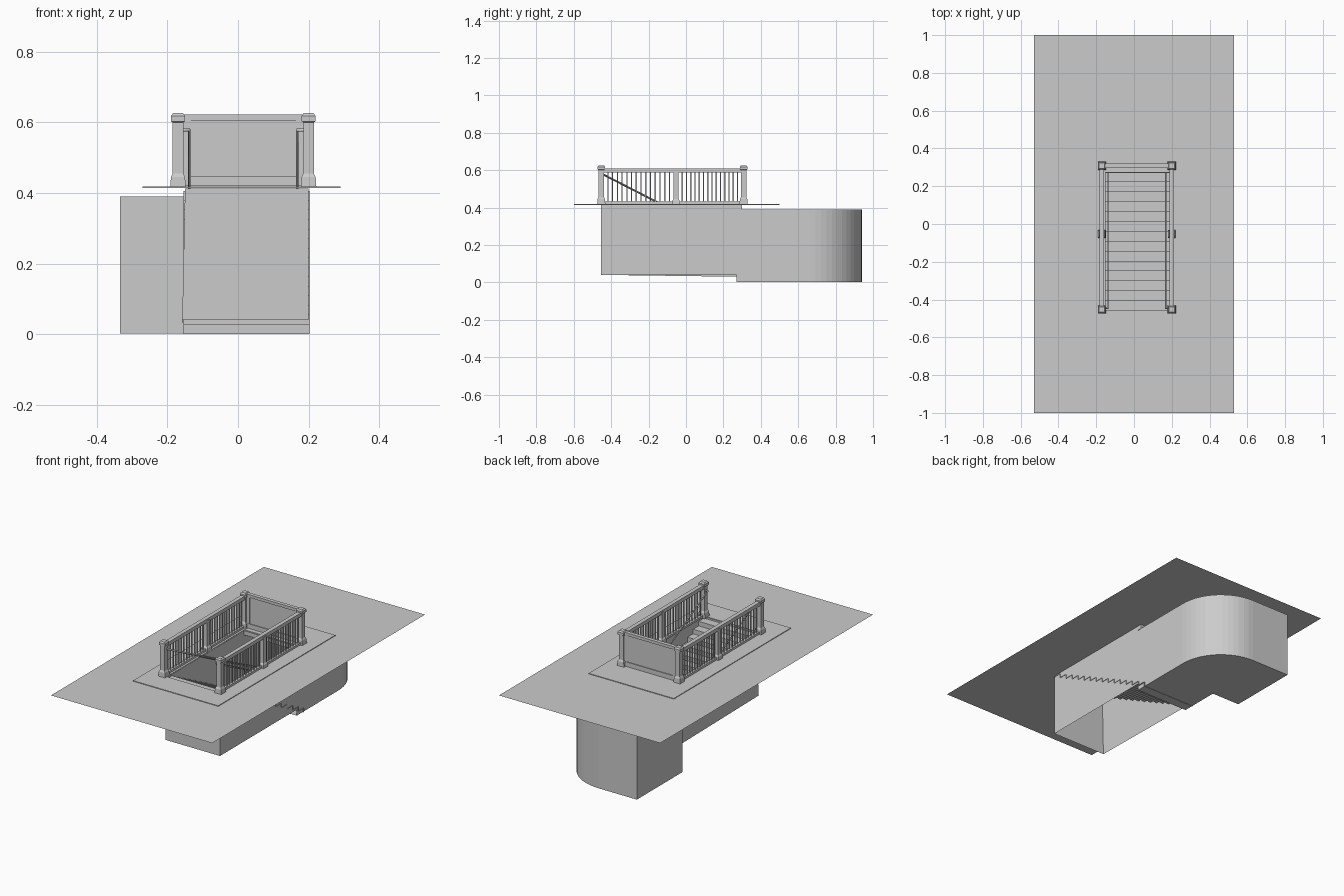
import bpy, bmesh, math
from mathutils import Vector

if "Cube" in bpy.data.objects:
    bpy.data.objects.remove(bpy.data.objects["Cube"])


def make(name, verts, faces):
    me = bpy.data.meshes.new(name)
    me.from_pydata(verts, [], faces)
    me.update()
    ob = bpy.data.objects.new(name, me)
    bpy.context.collection.objects.link(ob)
    return ob


def boxes(name, specs):
    """Several boxes in one object, each (x0, x1, y0, y1, z0, z1)."""
    v, f = [], []
    for x0, x1, y0, y1, z0, z1 in specs:
        n = len(v)
        v += [(x, y, z) for z in (z0, z1) for x, y in ((x0, y0), (x1, y0), (x1, y1), (x0, y1))]
        f += [[n + i for i in q] for q in ((3, 2, 1, 0), (4, 5, 6, 7), (0, 1, 5, 4),
                                          (1, 2, 6, 5), (2, 3, 7, 6), (3, 0, 4, 7))]
    return make(name, v, f)


def post(name, x, y, profile):
    """Square post from (half width, z) levels."""
    v, f = [], []
    for h, z in profile:
        v += [(x + sx * h, y + sy * h, z) for sx, sy in ((-1, -1), (1, -1), (1, 1), (-1, 1))]
    for k in range(len(profile) - 1):
        for i in range(4):
            j = (i + 1) % 4
            f.append((4 * k + i, 4 * k + j, 4 * k + 4 + j, 4 * k + 4 + i))
    n = len(v)
    f += [(3, 2, 1, 0), (n - 4, n - 3, n - 2, n - 1)]
    return make(name, v, f)


def tube(name, pts, r):
    cu = bpy.data.curves.new(name, 'CURVE')
    cu.dimensions = '3D'
    cu.bevel_depth, cu.bevel_resolution, cu.use_fill_caps = r, 1, True
    sp = cu.splines.new('POLY')
    sp.points.add(len(pts) - 1)
    for p, c in zip(sp.points, pts):
        p.co = (*c, 1)
    ob = bpy.data.objects.new(name, cu)
    bpy.context.collection.objects.link(ob)
    return ob


def rect(x0, x1, y0, y1, z):
    return [(x0, y0, z), (x1, y0, z), (x1, y1, z), (x0, y1, z)]


RING = [(i, (i + 1) % 4, 4 + (i + 1) % 4, 4 + i) for i in range(4)]
WX0, WX1, WY0, WY1 = -0.15, 0.2, -0.455, 0.275      # stairwell opening
GZ = 0.413

# Ground sheet with the stairwell opening
make("ground", rect(-0.53, 0.53, -1, 1, GZ) + rect(WX0, WX1, WY0, WY1, GZ), RING)

# Thin paving slab around the entrance
slab = make("paving_slab", rect(-0.27, 0.29, -0.6, 0.5, GZ + 0.001) + rect(WX0, WX1, WY0, WY1, GZ + 0.001), RING)
m = slab.modifiers.new("thickness", 'SOLIDIFY')
m.thickness, m.offset = 0.004, 1

# Stairwell walls, open below
make("stairwell_walls",
     [(WX1, WY1, 0.04), (WX1, WY0, 0.04), (WX0 - 0.008, WY0, 0.04), (WX0 - 0.008, WY1, 0.03),
      (WX1, WY1, GZ), (WX1, WY0, GZ), (WX0, WY0, GZ), (WX0, WY1, GZ)],
     [(0, 1, 5, 4), (1, 2, 6, 5), (2, 3, 7, 6)])
boxes("tunnel_header", [(WX0, WX1, 0.272, 0.3, 0.388, GZ)])

# Underground tunnel: straight, then curving to the left
R, TX1, TY1 = 0.28, 0.197, 0.94
foot = [(WX0, 0.27), (TX1, 0.27)]
for i in range(15):
    a = math.pi / 2 * i / 14
    foot.append((TX1 - R + R * math.cos(a), TY1 - R + R * math.sin(a)))
foot += [(-0.335, TY1), (-0.335, 0.51), (WX0, 0.51)]
n = len(foot)
faces = [(i, (i + 1) % n, n + (i + 1) % n, n + i) for i in range(1, n)]
faces += [tuple(range(n - 1, -1, -1)), tuple(range(n, 2 * n))]
make("tunnel", [(x, y, z) for z in (0.002, 0.39) for x, y in foot], faces)

# Stair flight as a zigzag strip
N = 15
y, z, run, rise = -0.455, 0.405, 0.0525, 0.405 / N
prof = [(y, z), (-0.405, z)]
y = -0.405
for k in range(N):
    z -= rise
    prof.append((y, z))
    if k < N - 1:
        y += run
        prof.append((y, z))
v = [(x, a, b) for a, b in prof for x in (-0.154, 0.203)]
make("stairs", v, [(2 * i, 2 * i + 1, 2 * i + 3, 2 * i + 2) for i in range(len(prof) - 1)])

# Corner posts with flared base and cap
corner = [(0.022, 0.415), (0.02, 0.445), (0.015, 0.455), (0.015, 0.6), (0.02, 0.603), (0.02, 0.618), (0.014, 0.626)]
middle = [(0.021, 0.415), (0.019, 0.438), (0.014, 0.446), (0.014, 0.6)]
XL, XR, YF, YM, YB = -0.17, 0.2, -0.453, -0.053, 0.308
for side, x in (("left", XL), ("right", XR)):
    post(f"{side}_front_post", x, YF, corner)
    post(f"{side}_back_post", x, YB, corner)
    post(f"{side}_middle_post", x, YM, middle)
    # Rails and balusters
    boxes(f"{side}_rails", [(x - 0.012, x + 0.012, YF, YB, 0.588, 0.61),
                            (x - 0.01, x + 0.01, YF, YB, 0.42, 0.432)])
    bars = []
    for a, b in ((YF, YM), (YM, YB)):
        for k in range(1, 15):
            yy = a + 0.01 + (b - a - 0.02) * k / 15
            bars.append((x - 0.003, x + 0.003, yy - 0.003, yy + 0.003, 0.43, 0.59))
    boxes(f"{side}_balusters", bars)
    # Sloping handrail with brackets to the wall
    s = 1 if x < 0 else -1
    hx = x + s * 0.032
    tube(f"{side}_handrail", [(x + s * 0.012, -0.445, 0.578), (hx, -0.445, 0.578),
                              (hx, 0.4, 0.145), (x + s * 0.02, 0.4, 0.145)], 0.005)

# Back panel with frame
boxes("back_panel", [(XL, XR, YB - 0.004, YB + 0.004, 0.445, 0.608)])
boxes("back_panel_frame", [(XL, XR, YB - 0.011, YB + 0.011, 0.605, 0.622),
                           (XL, XR, YB - 0.009, YB + 0.009, 0.42, 0.447),
                           (XL, -0.133, YB - 0.008, YB + 0.008, 0.445, 0.606),
                           (0.165, XR, YB - 0.008, YB + 0.008, 0.445, 0.606)])
